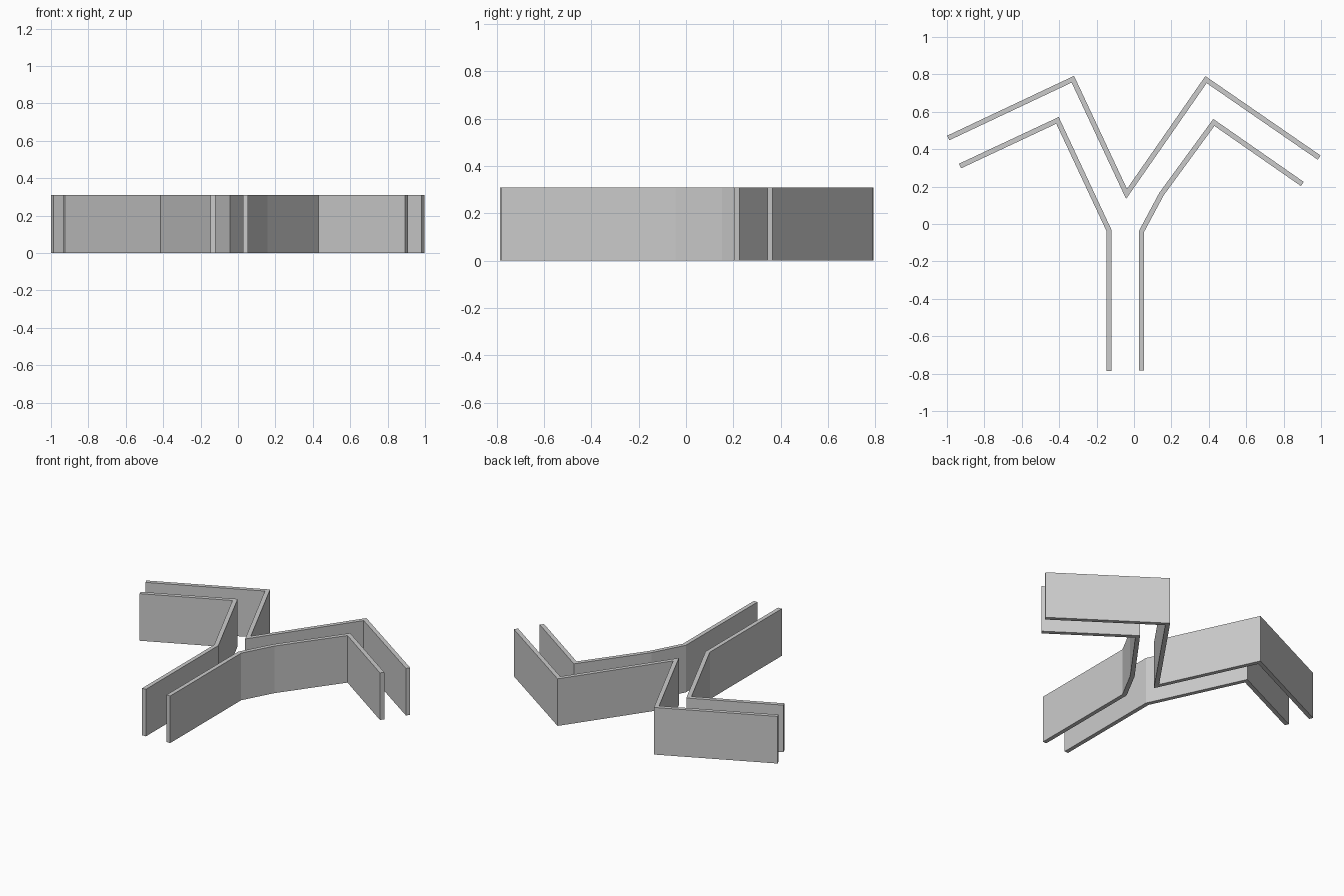
import bpy
import bmesh
from mathutils import Vector

HEIGHT = 0.31
THICK = 0.027

cube = bpy.data.objects.get("Cube")
if cube:
    bpy.data.objects.remove(cube, do_unlink=True)

grey = bpy.data.materials.new("light grey")
grey.use_nodes = True
grey.diffuse_color = (0.6, 0.6, 0.6, 1)
grey.node_tree.nodes["Principled BSDF"].inputs["Base Color"].default_value = (0.6, 0.6, 0.6, 1)


def mitred_sides(path):
    """Offset a centre line to both sides, with mitred corners."""
    pts = [Vector(p) for p in path]
    dirs = [(b - a).normalized() for a, b in zip(pts, pts[1:])]
    normals = [Vector((-d.y, d.x)) for d in dirs]
    left, right = [], []
    for i, p in enumerate(pts):
        n0 = normals[max(i - 1, 0)]
        n1 = normals[min(i, len(normals) - 1)]
        mitre = (n0 + n1).normalized()
        offset = mitre * (THICK / 2 / mitre.dot(n0))
        left.append(p + offset)
        right.append(p - offset)
    return left, right


def wall(name, path):
    """Upright wall of constant thickness following a bent path."""
    bm = bmesh.new()
    left, right = mitred_sides(path)
    rows = [[bm.verts.new((p.x, p.y, z)) for p in side]
            for side, z in ((left, 0), (right, 0), (right, HEIGHT), (left, HEIGHT))]
    for i in range(len(path) - 1):
        for a, b in zip(rows, rows[1:] + rows[:1]):
            bm.faces.new((a[i], a[i + 1], b[i + 1], b[i]))
    for end in (0, -1):
        bm.faces.new([row[end] for row in rows])
    bmesh.ops.recalc_face_normals(bm, faces=bm.faces)
    mesh = bpy.data.meshes.new(name)
    bm.to_mesh(mesh)
    bm.free()
    mesh.materials.append(grey)
    obj = bpy.data.objects.new(name, mesh)
    bpy.context.collection.objects.link(obj)


# Back wall closing the junction between the two arms
wall("back_wall", [(-0.993, 0.46), (-0.327, 0.774), (-0.04, 0.161),
                   (0.385, 0.772), (0.99, 0.355)])
# Front walls running from the stem out along each arm
wall("right_wall", [(-0.93, 0.31), (-0.409, 0.554), (-0.133, -0.036), (-0.133, -0.787)])
wall("left_wall", [(0.9, 0.214), (0.427, 0.543), (0.147, 0.16),
                   (0.04, -0.04), (0.04, -0.782)])
